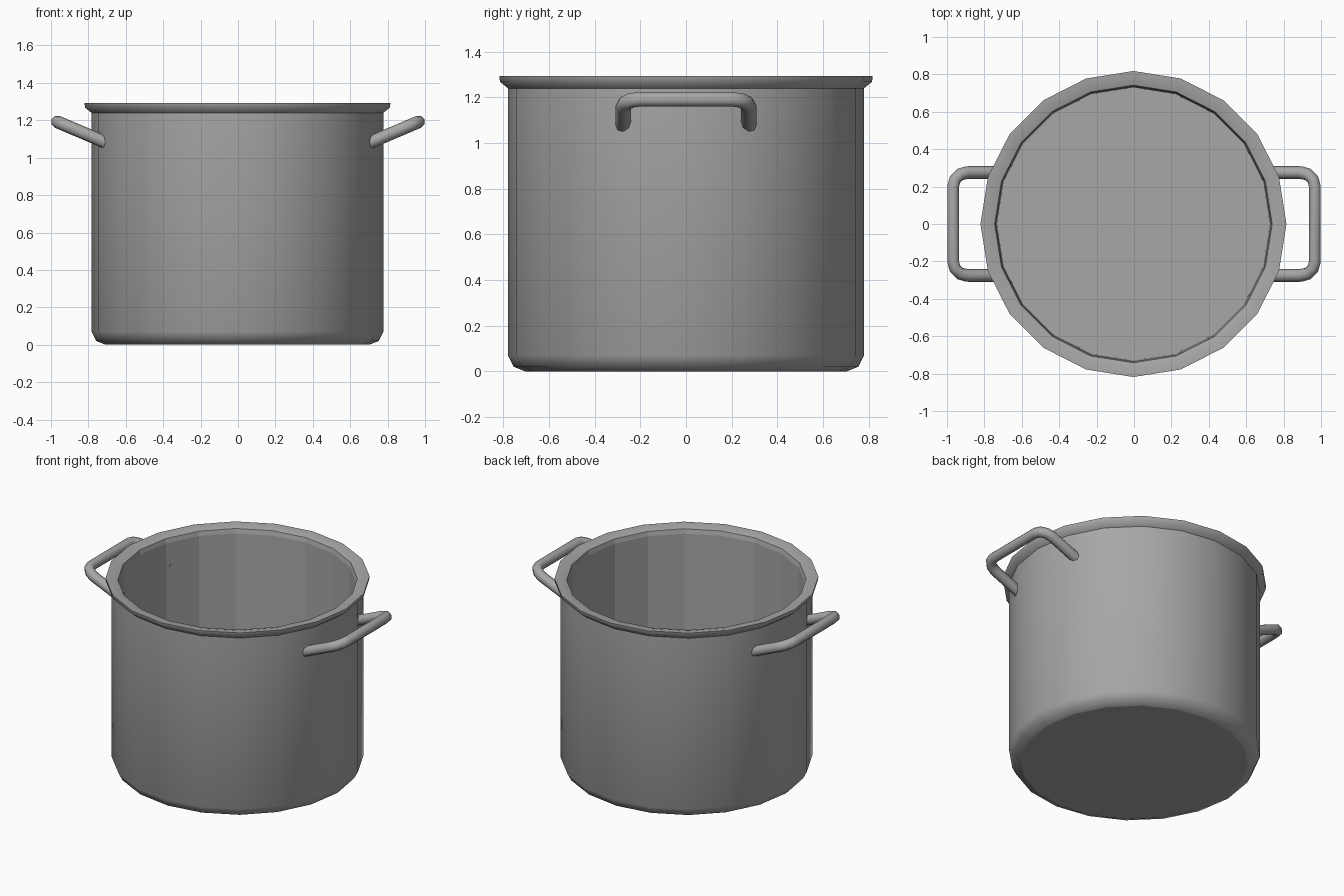
import bpy, bmesh, math

if "Cube" in bpy.data.objects:
    bpy.data.objects.remove(bpy.data.objects["Cube"])

SIDES = 20
CX = -0.003

steel = bpy.data.materials.new("dark_grey")
steel.diffuse_color = (0.385, 0.385, 0.385, 1)
steel.use_nodes = True
steel.node_tree.nodes["Principled BSDF"].inputs["Base Color"].default_value = steel.diffuse_color


def finish(obj, angle):
    obj.data.materials.clear()
    obj.data.materials.append(steel)
    bpy.ops.object.select_all(action='DESELECT')
    obj.select_set(True)
    bpy.context.view_layer.objects.active = obj
    bpy.ops.object.shade_smooth_by_angle(angle=math.radians(angle))


# Pot body: closed profile (radius, z) from outer base, over the rim, to inner floor
profile = [(0, 0), (0.705, 0), (0.755, 0.02), (0.78, 0.07), (0.78, 1.24),
           (0.815, 1.268), (0.818, 1.293), (0.778, 1.291), (0.742, 1.28),
           (0.735, 1.25), (0.73, 0.03), (0, 0.03)]
bm = bmesh.new()
verts = [bm.verts.new((r, 0, z)) for r, z in profile]
edges = [bm.edges.new(pair) for pair in zip(verts, verts[1:])]
bmesh.ops.spin(bm, geom=verts + edges, cent=(0, 0, 0), axis=(0, 0, 1),
               angle=math.tau, steps=SIDES, use_merge=True)
bmesh.ops.remove_doubles(bm, verts=bm.verts, dist=1e-4)
bmesh.ops.recalc_face_normals(bm, faces=bm.faces)
mesh = bpy.data.meshes.new("pot_body")
bm.to_mesh(mesh)
bm.free()
pot = bpy.data.objects.new("pot_body", mesh)
pot.location.x = CX
bpy.context.collection.objects.link(pot)
finish(pot, 47)

# Inner wall and the two discs keep flat facets
for f in mesh.polygons:
    inner = f.normal.xy.dot(f.center.xy) < -0.5
    if inner or (abs(f.normal.z) > 0.99 and f.center.z < 0.1):
        f.use_smooth = False


# Handles: bent tube sloping up and outward
def handle(name, side):
    half, reach, bend, slope = 0.275, 0.967, 0.075, 0.425
    corner = [(reach - bend + bend * math.sin(a), half - bend + bend * math.cos(a))
              for a in (math.pi / 2 * i / 3 for i in range(4))]
    path = [(0.695, half)] + corner
    path += [(x, -y) for x, y in reversed(path)]
    curve = bpy.data.curves.new(name, 'CURVE')
    curve.dimensions = '3D'
    curve.bevel_depth = 0.034
    curve.bevel_resolution = 2
    curve.use_fill_caps = True
    spline = curve.splines.new('POLY')
    spline.points.add(len(path) - 1)
    for p, (x, y) in zip(spline.points, path):
        p.co = (side * x, side * y, 1.192 + (x - reach) * slope, 1)
    obj = bpy.data.objects.new(name, curve)
    bpy.context.collection.objects.link(obj)
    bpy.ops.object.select_all(action='DESELECT')
    obj.select_set(True)
    bpy.context.view_layer.objects.active = obj
    bpy.ops.object.convert(target='MESH')
    finish(bpy.context.object, 50)


handle("right_handle", 1)
handle("left_handle", -1)
